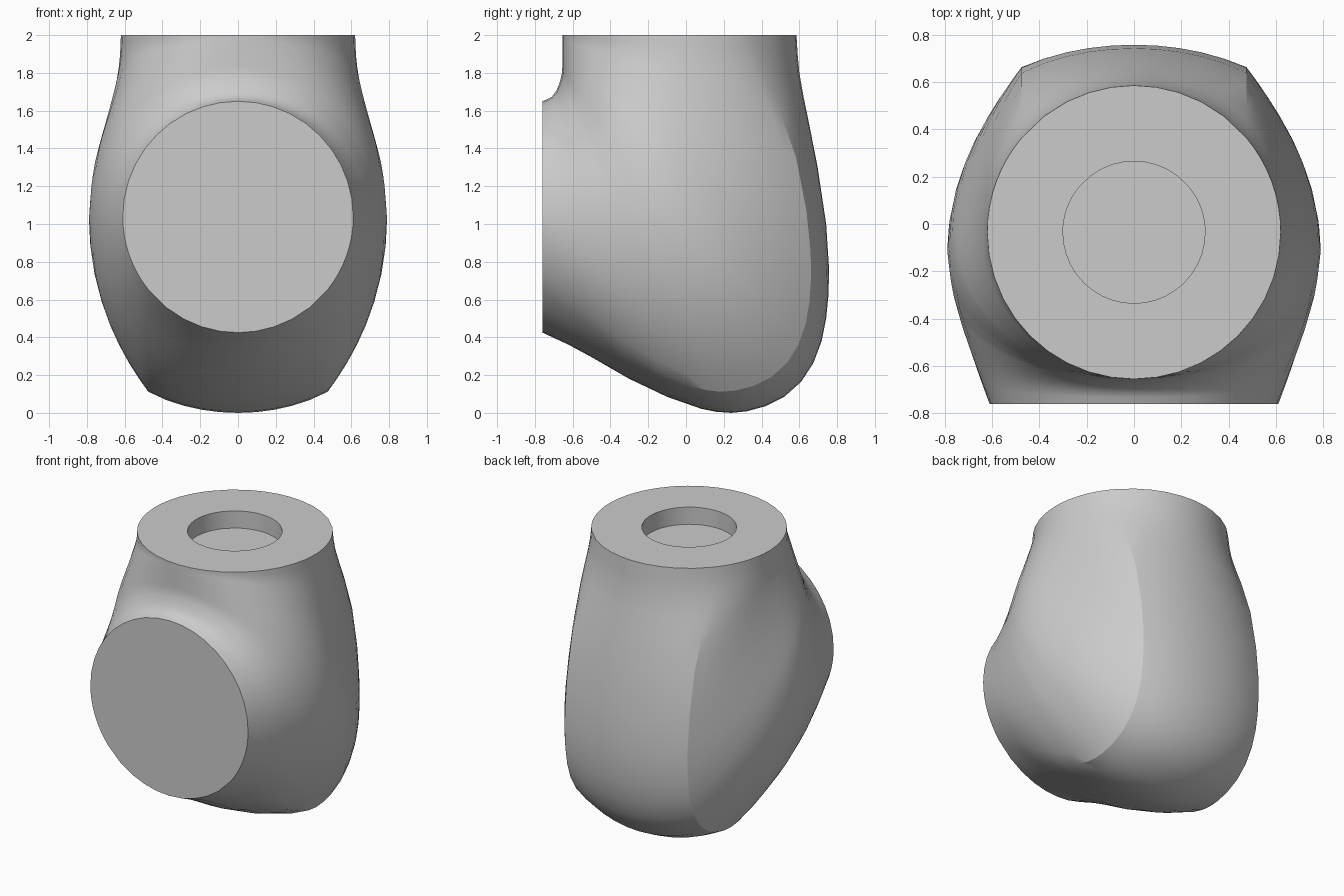
import bpy, bmesh, math

if "Cube" in bpy.data.objects:
    bpy.data.objects.remove(bpy.data.objects["Cube"])

# Side profile (y, z) of the outer wall, from the top rim round to the front rim
OUTER = [(.585, 2), (.591, 1.9), (.6, 1.8), (.623, 1.67), (.648, 1.55), (.697, 1.3),
         (.742, 1.0), (.757, .77), (.755, .63), (.742, .5), (.718, .38), (.675, .265),
         (.61, .165), (.52, .085), (.42, .035), (.32, .008), (.24, 0), (.16, .006),
         (.08, .022), (-.1, .085), (-.3, .18), (-.5, .295), (-.62, .36), (-.76, .425)]
# Fan angle -> inner fillet radius, half width, and radius of the widest point
INNER = [(58, .198), (70, .266), (79.4, .326), (90, .35)]
WIDTH = [(0, .62), (8, .624), (16, .635), (25, .66), (33, .69), (40, .725), (47, .765),
         (52, .783), (57, .79), (64, .77), (70, .738), (76, .70), (83, .655), (90, .61)]
WIDEST = [(0, .725), (20, .745), (30, .80), (40, .93), (50, 1.10), (57, 1.18),
          (65, 1.17), (75, 1.07), (90, .9625)]
PY, PZ = -.76, 2.0      # pivot of the fan of sections
XC = .475               # half width of the back panel


def lerp(table, t):
    for (a, u), (b, v) in zip(table, table[1:]):
        if t <= b:
            return u + (v - u) * (t - a) / (b - a)
    return table[-1][1]


def smooth(t):
    t = max(0, min(1, t))
    return t * t * (3 - 2 * t)


def section(y, z):
    """One closed section through the housing in the fan plane of an outer point."""
    ang = math.atan2(PZ - z, y - PY)
    deg = math.degrees(ang)
    rout, w, rm = math.hypot(y - PY, z - PZ), lerp(WIDTH, deg), lerp(WIDEST, deg)
    rin = .105 / math.cos(ang) if deg < 58 else lerp(INNER, deg)
    a, b = rout - rm, rm - rin
    k = smooth(deg / 28) * smooth((90 - deg) / 26)
    d0 = 1 - math.sqrt(1 - (XC / w) ** 2)
    d = a * d0 * (1 - k) + .125 * k
    sc = 1 - d / a
    p = math.log(1 - (XC / w) ** 2) / math.log(sc)
    half = []
    for i in range(6):                      # back panel arc
        x = XC * i / 5
        half.append((x, rout - d * (1 - math.sqrt(1 - (x / w) ** 2)) / d0))
    phi = math.acos(sc)
    for i in range(1, 9):                   # side
        s = math.cos(phi + (math.pi / 2 - phi) * i / 8)
        x = (1 - k) * w * math.sqrt(1 - s ** p) + k * (w - (w - XC) * (s / sc) ** 2.1)
        half.append((x, rm + a * s))
    for i in range(1, 11):                  # inner half
        f = math.pi / 2 * (1 + i / 10)
        half.append((w * math.sin(f) if i < 10 else 0, rm + b * math.cos(f)))
    loop = half + [(-x, r) for x, r in half[-2:0:-1]]
    return [(x, PY + r * math.cos(ang), PZ - r * math.sin(ang)) for x, r in loop]


def bridge(bm, a, b):
    n = len(a)
    for i in range(n):
        bm.faces.new((a[i], a[(i + 1) % n], b[(i + 1) % n], b[i]))


bm = bmesh.new()
rings = [[bm.verts.new(c) for c in section(y, z)] for y, z in OUTER]
for a, b in zip(rings, rings[1:]):
    bridge(bm, a, b)

# flat front face
bm.faces.new(rings[-1])

# top rim with a shallow round socket
cy = -.035
hole = [[bm.verts.new((v.co.x * .3 / .62, cy + (v.co.y - cy) * .3 / .62, z))
         for v in rings[0]] for z in (2.0, 1.88)]
bridge(bm, rings[0], hole[0])
bridge(bm, hole[0], hole[1])
bm.faces.new(hole[1])
bmesh.ops.recalc_face_normals(bm, faces=bm.faces)

me = bpy.data.meshes.new("elbow_housing")
bm.to_mesh(me)
bm.free()
ob = bpy.data.objects.new("elbow_housing", me)
bpy.context.collection.objects.link(ob)

mat = bpy.data.materials.new("light grey")
mat.diffuse_color = (.6, .6, .6, 1)
mat.use_nodes = True
mat.node_tree.nodes["Principled BSDF"].inputs["Base Color"].default_value = mat.diffuse_color
me.materials.append(mat)

bpy.context.view_layer.objects.active = ob
ob.select_set(True)
bpy.ops.object.shade_smooth_by_angle(angle=math.radians(25))
